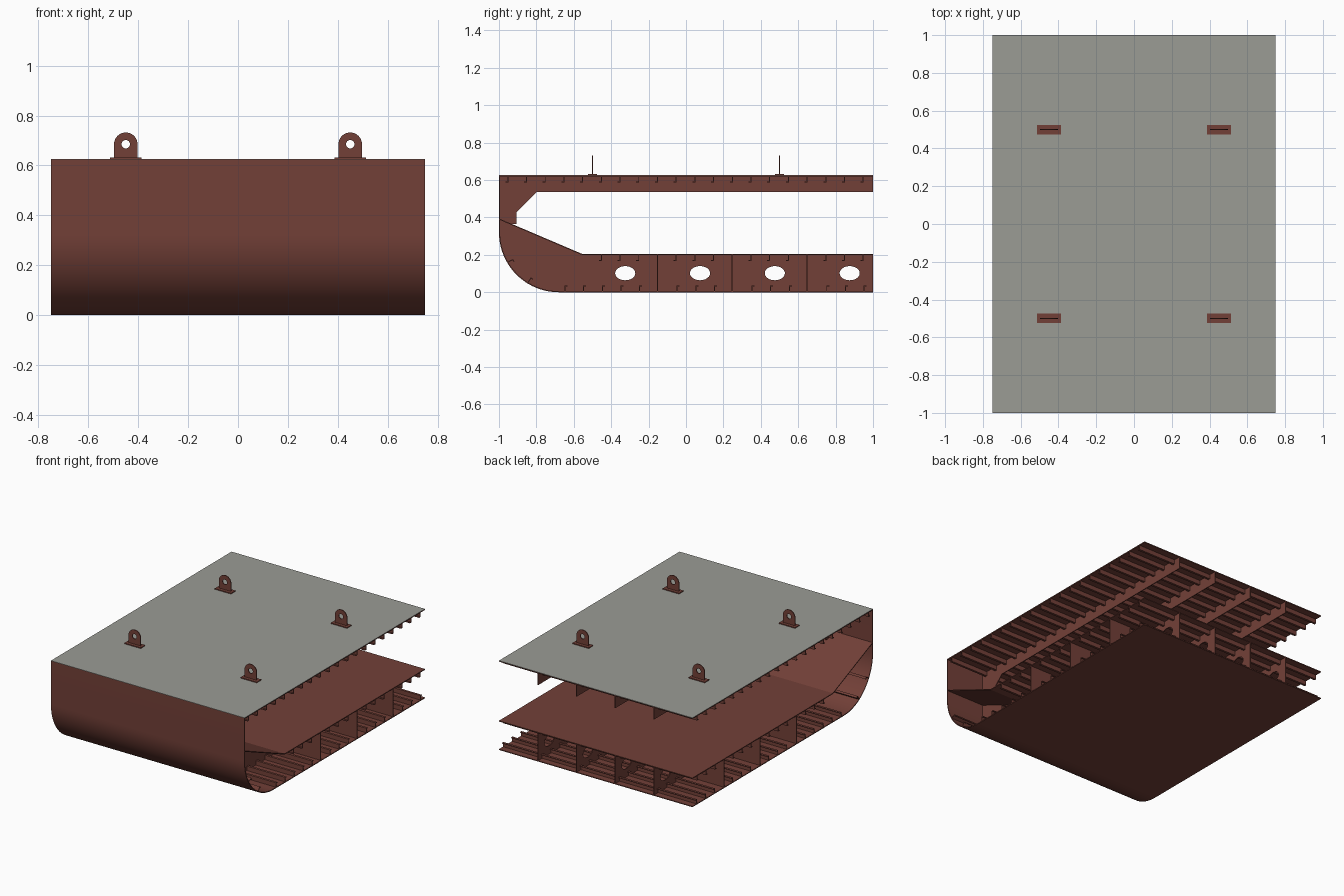
import bpy, bmesh, math
from mathutils import Matrix, Vector

if "Cube" in bpy.data.objects:
    bpy.data.objects.remove(bpy.data.objects["Cube"])


def material(name, rgb):
    m = bpy.data.materials.new(name)
    m.diffuse_color = (*rgb, 1)
    m.use_nodes = True
    m.node_tree.nodes["Principled BSDF"].inputs["Base Color"].default_value = m.diffuse_color
    return m


RED = material("red oxide primer", (0.171, 0.051, 0.039))
GREY = material("deck grey", (0.328, 0.332, 0.301))
T = 0.006          # plate thickness
HX = 0.75          # half length of the block
DECK, INNER = 0.625, 0.205
R = 0.32           # bilge radius


def plate(name, outline, depth, place, mat=RED, holes=(), smooth=False):
    """Flat outline (with optional holes) extruded by depth, then placed."""
    bm = bmesh.new()
    edges = []
    for loop in [outline, *holes]:
        vs = [bm.verts.new((a, b, 0)) for a, b in loop]
        edges += [bm.edges.new((vs[i - 1], vs[i])) for i in range(len(vs))]
    if holes:
        bmesh.ops.triangle_fill(bm, edges=edges, use_beauty=True)
    else:
        bm.faces.new(bm.verts)
    out = bmesh.ops.extrude_face_region(bm, geom=bm.faces[:])
    moved = [g for g in out["geom"] if isinstance(g, bmesh.types.BMVert)]
    bmesh.ops.translate(bm, verts=moved, vec=(0, 0, depth))
    bmesh.ops.recalc_face_normals(bm, faces=bm.faces)
    bm.transform(place)
    me = bpy.data.meshes.new(name)
    bm.to_mesh(me)
    bm.free()
    me.materials.append(mat)
    ob = bpy.data.objects.new(name, me)
    bpy.context.collection.objects.link(ob)
    if smooth:
        bpy.ops.object.select_all(action='DESELECT')
        ob.select_set(True)
        bpy.context.view_layer.objects.active = ob
        bpy.ops.object.shade_smooth_by_angle(angle=math.radians(30))
    return ob


# maps outline (a, b, depth) to (y, z, x)
YZ = Matrix(((0, 0, 1, 0), (1, 0, 0, 0), (0, 1, 0, 0), (0, 0, 0, 1)))
# maps outline (a, b, depth) to (x, z, y)
XZ = Matrix(((1, 0, 0, 0), (0, 0, 1, 0), (0, 1, 0, 0), (0, 0, 0, 1)))


def across(name, outline, x0, x1, **kw):
    return plate(name, outline, x1 - x0, Matrix.Translation((x0, 0, 0)) @ YZ, **kw)


def rect(y0, z0, y1, z1):
    return [(y0, z0), (y1, z0), (y1, z1), (y0, z1)]


def bilge(inset, n=20):
    """Quarter circle from the side down to the bottom."""
    r = R - inset
    return [(-1 + R - r * math.cos(math.pi / 2 * i / n),
             R - r * math.sin(math.pi / 2 * i / n)) for i in range(n + 1)]


def ellipse(cy, cz, a, b, n=24):
    return [(cy + a * math.cos(2 * math.pi * i / n),
             cz + b * math.sin(2 * math.pi * i / n)) for i in range(n)]


# outer shell: side, rounded bilge and bottom
outer = [(-1, DECK - 0.001)] + bilge(0) + [(1, 0)]
inner = [(-1 + T, DECK - 0.001)] + bilge(T) + [(1, T)]
across("outer_shell", outer + inner[::-1], -HX, HX, smooth=True)

# deck plate with painted top
across("deck_plate", rect(-1 + T, DECK - T, 1, DECK - 0.001), -HX, HX)
across("deck_paint", rect(-1, DECK - 0.001, 1, DECK + 0.001), -HX, HX, mat=GREY)

# inner bottom with sloping hopper
across("inner_bottom", [(-1 + T, 0.392), (-0.555, INNER), (1, INNER), (1, INNER - T),
                        (-0.556, INNER - T), (-1 + T, 0.386)], -HX, HX)

# transverse floors and deck frames
floor_outline = ([(-1 + T, 0.388)] + bilge(T / 2) +
                 [(1, T / 2), (1, INNER - T / 2), (-0.555, INNER - T / 2)])
manholes = [ellipse(y, 0.102, 0.054, 0.038) for y in (-0.325, 0.075, 0.475, 0.875)]
frame_outline = [(-1 + T / 2, DECK - T / 2), (1, DECK - T / 2), (1, 0.535), (-0.8, 0.535),
                 (-0.905, 0.43), (-0.905, 0.365), (-0.93, 0.365), (-1 + T / 2, 0.392)]
for i, x in enumerate((-0.45, -0.15, 0.15, 0.45)):
    across(f"floor_{i}", floor_outline, x - T / 2, x + T / 2, holes=manholes)
    across(f"deck_frame_{i}", frame_outline, x - T / 2, x + T / 2)

# longitudinal girders in the double bottom
GIRDERS = (-0.15, 0.25, 0.65)
for i, y in enumerate(GIRDERS):
    across(f"girder_{i}", rect(y - T, T / 2, y, INNER - T / 2), -HX, HX)


def stiffener(name, y, z, angle):
    """Angle bar standing on a plate; angle 0 points upward."""
    t, h, f = 0.005, 0.034, 0.016
    rot = Matrix.Rotation(angle, 2)
    prof = [(0, 0), (t, 0), (t, h - t), (f, h - t), (f, h), (0, h)]
    pts = [rot @ Vector(p) for p in prof]
    across(name, [(y + p.x, z + p.y) for p in pts], -HX, HX)


# stiffeners below the deck, on the bottom and below the inner bottom
for i in range(20):
    y = -0.95 + 0.1 * i
    stiffener(f"deck_stiffener_{i}", y, DECK - T / 2, math.pi)
    if min(abs(y - g) for g in GIRDERS) < 0.03:
        continue
    if y > -0.67:
        stiffener(f"bottom_stiffener_{i}", y, T / 2, 0)
    if y > -0.52:
        stiffener(f"inner_bottom_stiffener_{i}", y, INNER - T / 2, math.pi)

# stiffeners on the bilge curve
for i, deg in enumerate((30, 58)):
    a = math.radians(deg)
    r = R - T / 2
    stiffener(f"bilge_stiffener_{i}", -1 + R - r * math.cos(a), R - r * math.sin(a),
              a - math.pi / 2)

# lifting lugs on the deck
W, EYE = 0.047, 0.685
lug = [(-W, DECK), (W, DECK)] + [(W * math.cos(math.pi * i / 16),
                                  EYE + W * math.sin(math.pi * i / 16)) for i in range(17)]
for x in (-0.45, 0.45):
    for y in (-0.5, 0.5):
        at = Matrix.Translation((x, y - T / 2, 0)) @ XZ
        plate("lifting_lug", lug, T, at, holes=[ellipse(0, EYE, 0.017, 0.017)])
        across("lug_base", rect(y - 0.025, DECK, y + 0.025, DECK + 0.007), x - 0.063, x + 0.063)
